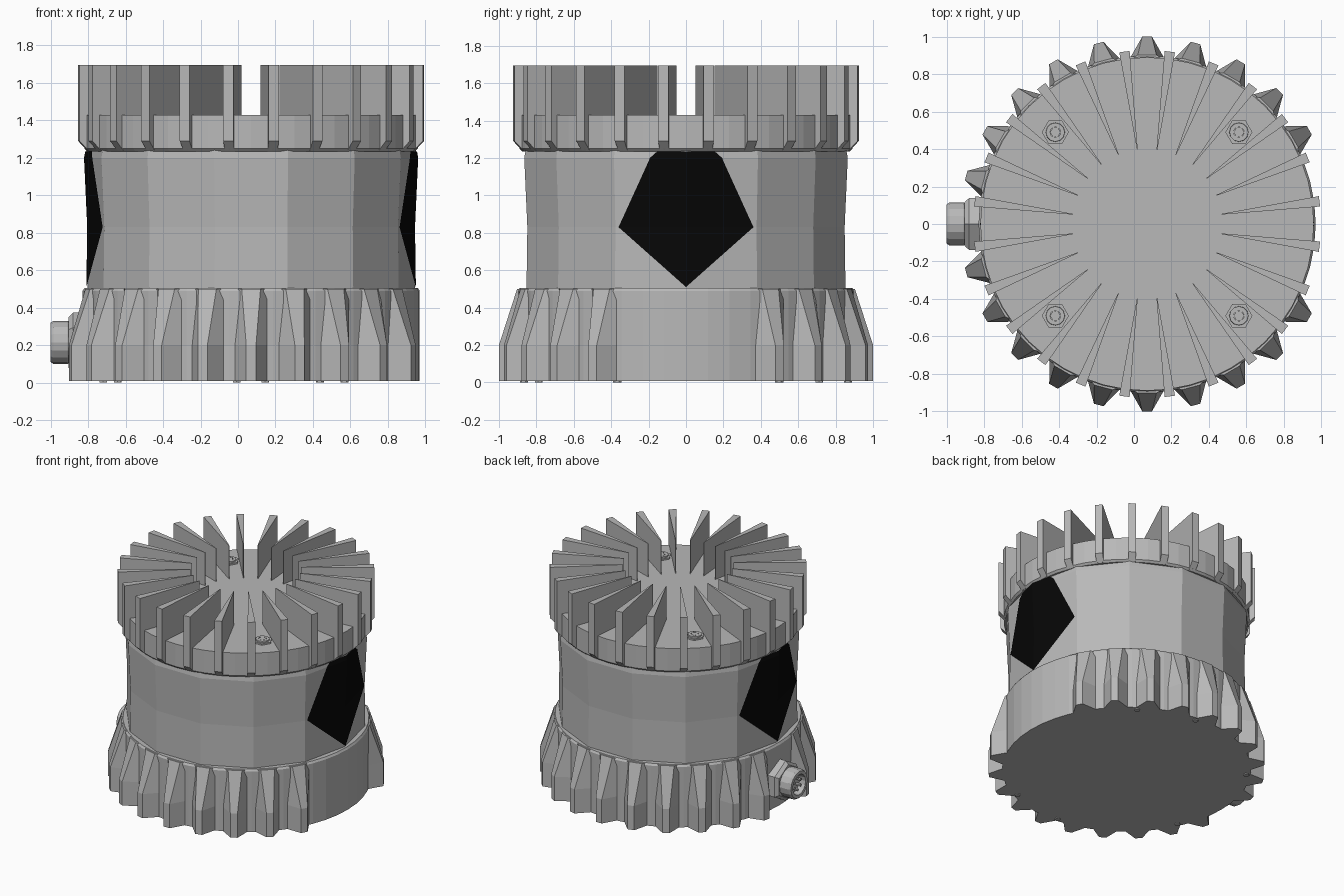
import bpy, bmesh, math
from mathutils import Matrix, Vector

if "Cube" in bpy.data.objects:
    bpy.data.objects.remove(bpy.data.objects["Cube"])

CX = 0.07  # axis of the round body


def material(name, v):
    m = bpy.data.materials.new(name)
    m.diffuse_color = (v, v, v, 1)
    m.use_nodes = True
    m.node_tree.nodes["Principled BSDF"].inputs["Base Color"].default_value = m.diffuse_color
    return m


GREY = material("metal grey", 0.48)
BLACK = material("window black", 0.002)


def finish(name, bm, mat=GREY):
    bmesh.ops.recalc_face_normals(bm, faces=bm.faces)
    me = bpy.data.meshes.new(name)
    bm.to_mesh(me)
    bm.free()
    me.materials.append(mat)
    ob = bpy.data.objects.new(name, me)
    bpy.context.collection.objects.link(ob)
    return ob


def lathe(bm, profile, n, mtx=Matrix(), caps=True):
    """Revolve (radius, height) points into n flat sides."""
    rings = []
    for r, z in profile:
        rings.append([bm.verts.new(mtx @ Vector((r * math.cos(2 * math.pi * i / n),
                                                 r * math.sin(2 * math.pi * i / n), z)))
                      for i in range(n)])
    for a, b in zip(rings, rings[1:]):
        for i in range(n):
            j = (i + 1) % n
            bm.faces.new((a[i], a[j], b[j], b[i]))
    if caps:
        bm.faces.new(rings[0][::-1])
        bm.faces.new(rings[-1])


def loft(bm, a, b):
    """Solid between two matching outlines."""
    va, vb = [bm.verts.new(p) for p in a], [bm.verts.new(p) for p in b]
    bm.faces.new(va)
    bm.faces.new(vb[::-1])
    n = len(a)
    for i in range(n):
        j = (i + 1) % n
        bm.faces.new((va[i], vb[i], vb[j], va[j]))


def spin(deg):
    return Matrix.Translation((CX, 0, 0)) @ Matrix.Rotation(math.radians(deg), 4, 'Z')


# waisted fourteen-sided body
BODY = [(0.875, 0.48), (0.87, 0.83), (0.887, 1.2), (0.878, 1.25)]
bm = bmesh.new()
lathe(bm, BODY, 14, spin(0))
finish("body", bm)

# black five-sided windows on both sides, lying on the body facets
STEP = 2 * math.pi / 14


def on_body(t, z, side):
    for (r0, z0), (r1, z1) in zip(BODY, BODY[1:]):
        if z0 <= z <= z1:
            r = r0 + (r1 - r0) * (z - z0) / (z1 - z0) + 0.005
            break
    x = r * (1 + t * (math.cos(STEP) - 1))
    return Vector((x, side * r * t * math.sin(STEP), z))


for label, turn in (("right_window", 0), ("left_window", 180)):
    bm = bmesh.new()
    for s in (-1, 1):
        for shape in (((0, 0.51), (0.95, 0.83), (0, 0.83)),
                      ((0, 0.83), (0.95, 0.83), (0.52, 1.18), (0.5, 1.2), (0, 1.2)),
                      ((0, 1.2), (0.5, 1.2), (0.4, 1.235), (0, 1.235))):
            f = [bm.verts.new(spin(turn) @ on_body(t, z, s)) for t, z in shape]
            bm.faces.new(f if s > 0 else f[::-1])
    me = finish(label, bm, BLACK).data
    for p in me.polygons:
        if p.normal.x * (1 if turn == 0 else -1) < 0:
            p.flip()

# base drum
bm = bmesh.new()
lathe(bm, [(0.9, 0.008), (0.9, 0.49), (0.89, 0.505)], 48, spin(0))
finish("base_drum", bm)

# base teeth, left out at the plain front sector and at the plug
bm = bmesh.new()
for k in range(2, 23):
    if k == 12:
        continue
    m = spin(15 * k)
    levels = []
    for z, r, w in ((0.008, 1.0, 0.026), (0.2, 1.0, 0.026), (0.5, 0.903, 0.05)):
        levels.append([m @ Vector(p) for p in ((0.87, -0.1, z), (r, -w, z),
                                               (r, w, z), (0.87, 0.1, z))])
    loft(bm, levels[0], levels[1])
    loft(bm, levels[1], levels[2])
finish("base_teeth", bm)

# small screws under the base
bm = bmesh.new()
for a in (55, 85, 145, 205, 265, 295):
    lathe(bm, [(0.022, 0), (0.022, 0.03)], 6, spin(a) @ Matrix.Translation((0.87, 0, 0)))
finish("base_screws", bm)

# cap plate
bm = bmesh.new()
lathe(bm, [(0.875, 1.235), (0.89, 1.25), (0.89, 1.43)], 48, spin(0))
finish("cap", bm)

# wedge-shaped cooling fins
FIN = [(0.40, 1.41), (0.40, 1.695), (0.928, 1.695), (0.928, 1.29), (0.88, 1.24), (0.8, 1.24)]
bm = bmesh.new()
for k in range(24):
    m = spin(7.5 + 15 * k)
    sides = [[m @ Vector((r, s * (0.002 + 0.026 * (r - 0.4) / 0.528), z)) for r, z in FIN]
             for s in (-1, 1)]
    loft(bm, *sides)
finish("cooling_fins", bm)

# hex bolts with sockets on the cap
bm = bmesh.new()
for sx in (-1, 1):
    for sy in (-1, 1):
        at = Matrix.Translation((CX + 0.49 * sx, 0.49 * sy, 0))
        lathe(bm, [(0.072, 1.42), (0.072, 1.442), (0.052, 1.442)], 6, at, False)
        lathe(bm, [(0.054, 1.42), (0.05, 1.452), (0.028, 1.452)], 12, at, False)
        lathe(bm, [(0.028, 1.452), (0.026, 1.435)], 6, at)
finish("cap_bolts", bm)

# plug on the left side: hex nut, barrel and recessed socket
out = Matrix.Translation((0, 0, 0.215)) @ Matrix.Rotation(math.radians(-90), 4, 'Y')
bm = bmesh.new()
lathe(bm, [(0.16, 0.78), (0.16, 0.88), (0.135, 0.905)], 6, out)
finish("plug_nut", bm)
bm = bmesh.new()
lathe(bm, [(0.1, 0.88), (0.115, 0.91), (0.115, 0.985), (0.105, 1.0), (0.08, 1.0), (0.075, 0.95)], 16, out)
finish("plug_barrel", bm)
bm = bmesh.new()
for k in range(6):
    a = k * math.pi / 3
    lathe(bm, [(0.012, 0.94), (0.012, 0.985)], 6,
          out @ Matrix.Translation((0.045 * math.cos(a), 0.045 * math.sin(a), 0)))
finish("plug_pins", bm)
